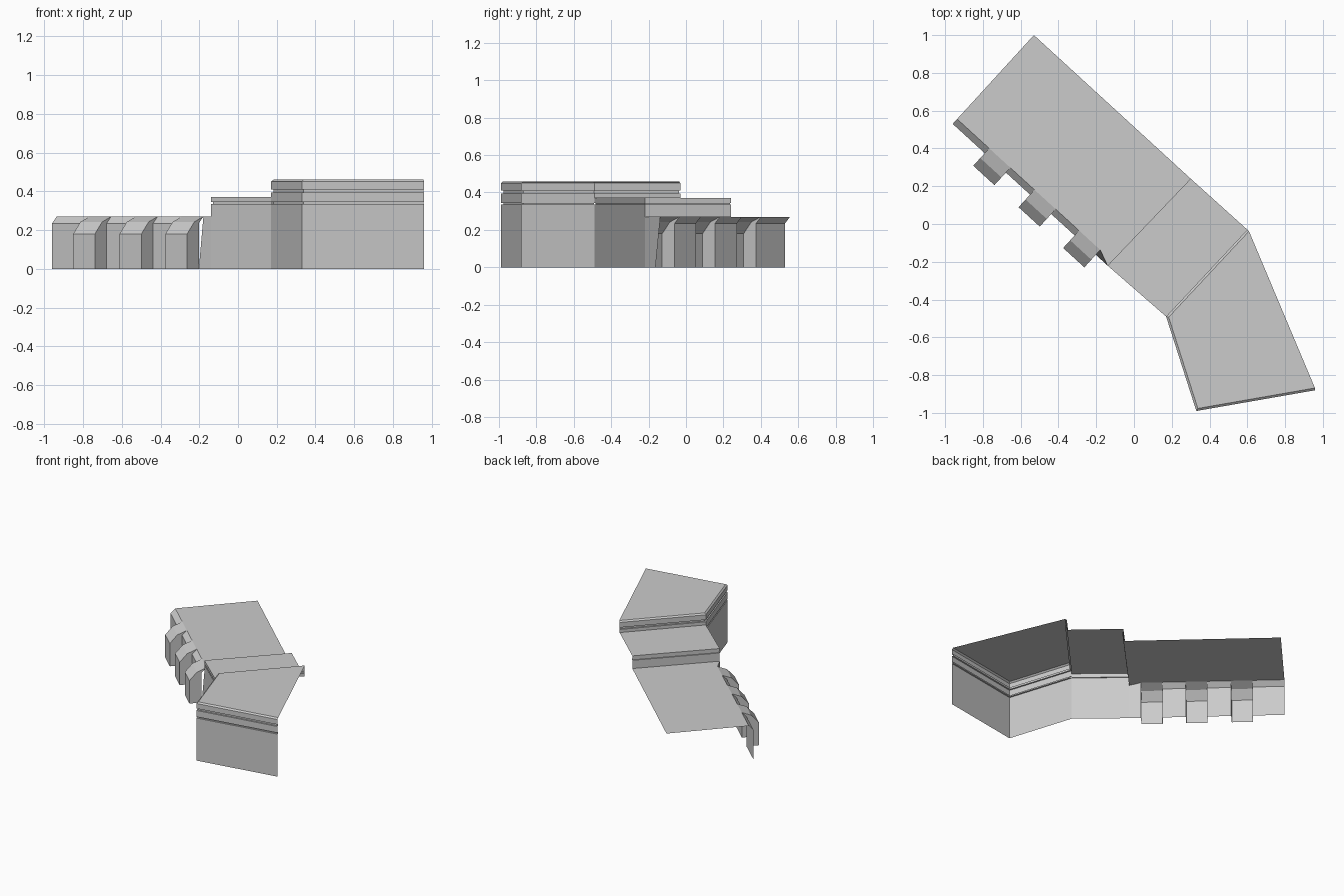
import bpy
from mathutils import Vector

if "Cube" in bpy.data.objects:
    bpy.data.objects.remove(bpy.data.objects["Cube"])

V2 = lambda p: Vector((p[0], p[1]))


def make(name, faces):
    """Build one flat-shaded object from a list of polygons."""
    verts, polys, index = [], [], {}
    for f in faces:
        poly = []
        for p in f:
            key = tuple(round(c, 4) for c in p)
            if key not in index:
                index[key] = len(verts)
                verts.append(key)
            poly.append(index[key])
        polys.append(poly)
    me = bpy.data.meshes.new(name)
    me.from_pydata(verts, [], polys)
    me.update()
    ob = bpy.data.objects.new(name, me)
    bpy.context.collection.objects.link(ob)
    return ob


def inset(path, d):
    """Offset an open path to its left (inward) with mitred corners."""
    pts = [V2(p) for p in path]
    lefts = []
    for a, b in zip(pts, pts[1:]):
        t = (b - a).normalized()
        lefts.append(Vector((-t.y, t.x)))
    out = []
    for i, p in enumerate(pts):
        a, b = lefts[max(i - 1, 0)], lefts[min(i, len(lefts) - 1)]
        m = a + b
        out.append(p + m * (2 * d / m.length_squared))
    return out


def sweep(path, profile, first=0):
    """Wall strip: profile of (inset, height) along the path from edge 'first'."""
    rings = [[(*p, z) for p in inset(path, d)] for d, z in profile]
    return [(lo[i], lo[i + 1], hi[i + 1], hi[i])
            for lo, hi in zip(rings, rings[1:])
            for i in range(first, len(path) - 1)]


def flat(points, z):
    return [[(p[0], p[1], z) for p in points]]


# Plan corners shared by the three wings
A_BACK, AB_BACK, BC_BACK = (-0.53, 1.0), (0.30, 0.24), (0.60, -0.03)
A_FRONT, AB_FRONT, BC_FRONT = (-0.96, 0.53), (-0.14, -0.22), (0.17, -0.49)

# Tall wing: plain wall, grooved parapet that also returns along the step
tall = [BC_BACK, BC_FRONT, (0.33, -0.99), (0.96, -0.88)]
G = 0.012
make("tall_wing_wall", sweep(tall, [(0, 0), (0, .335), (G, .335), (G, .345),
                                    (0, .345), (0, .37)], 1))
make("tall_wing_parapet", sweep(tall, [(0, .37), (0, .395), (G, .395), (G, .41),
                                       (0, .41), (0, .45), (G, .46)]))
make("tall_wing_roof", flat(inset(tall, G), .46))

# Middle wing: wall with one groove and the step above the low roof
mid = [AB_BACK, AB_FRONT, BC_FRONT]
make("middle_wing_wall", sweep(mid, [(0, 0), (0, .27)], 1))
make("middle_wing_parapet", sweep(mid, [(0, .27), (0, .335), (.008, .335),
                                        (.008, .345), (0, .345), (0, .37)]))
make("middle_wing_roof", flat(mid + [BC_BACK], .37))

# Low wing: sloped-top wall interrupted by three projecting bays
start = V2(A_FRONT)
along = (V2(AB_FRONT) - start).normalized()
out = Vector((along.y, -along.x))
SLOPE = .035


def at(s, d, z):
    return (*(start + along * s + out * d), z)


def strip(s0, s1, profile):
    return [(at(s0, *a), at(s1, *a), at(s1, *b), at(s0, *b))
            for a, b in zip(profile, profile[1:])]


wall_prof = [(0, 0), (0, .235), (-SLOPE, .27)]
bay_prof = [(.09, 0), (.09, .18), (.035, .242), (-SLOPE, .27)]
bays = [(s, s + .152) for s in (.23, .555, .875)]

walls, prev = [], 0
for s0, s1 in bays:
    walls += strip(prev, s0, wall_prof)
    prev = s1
# Short panel turning back to the middle wing
corner = (*AB_FRONT, .27)
walls.append((at(prev, 0, 0), (*AB_FRONT, 0), corner, at(prev, -SLOPE, .27)))
make("low_wing_wall", walls)

for n, (s0, s1) in enumerate(bays, 1):
    cheek = bay_prof + [(0, .235), (0, 0)]
    make(f"bay_{n}", strip(s0, s1, bay_prof)
         + [[at(s0, *p) for p in cheek], [at(s1, *p) for p in reversed(cheek)]])

make("low_wing_roof", flat([at(0, -SLOPE, 0), at(prev, -SLOPE, 0), AB_FRONT,
                            AB_BACK, A_BACK], .27))
